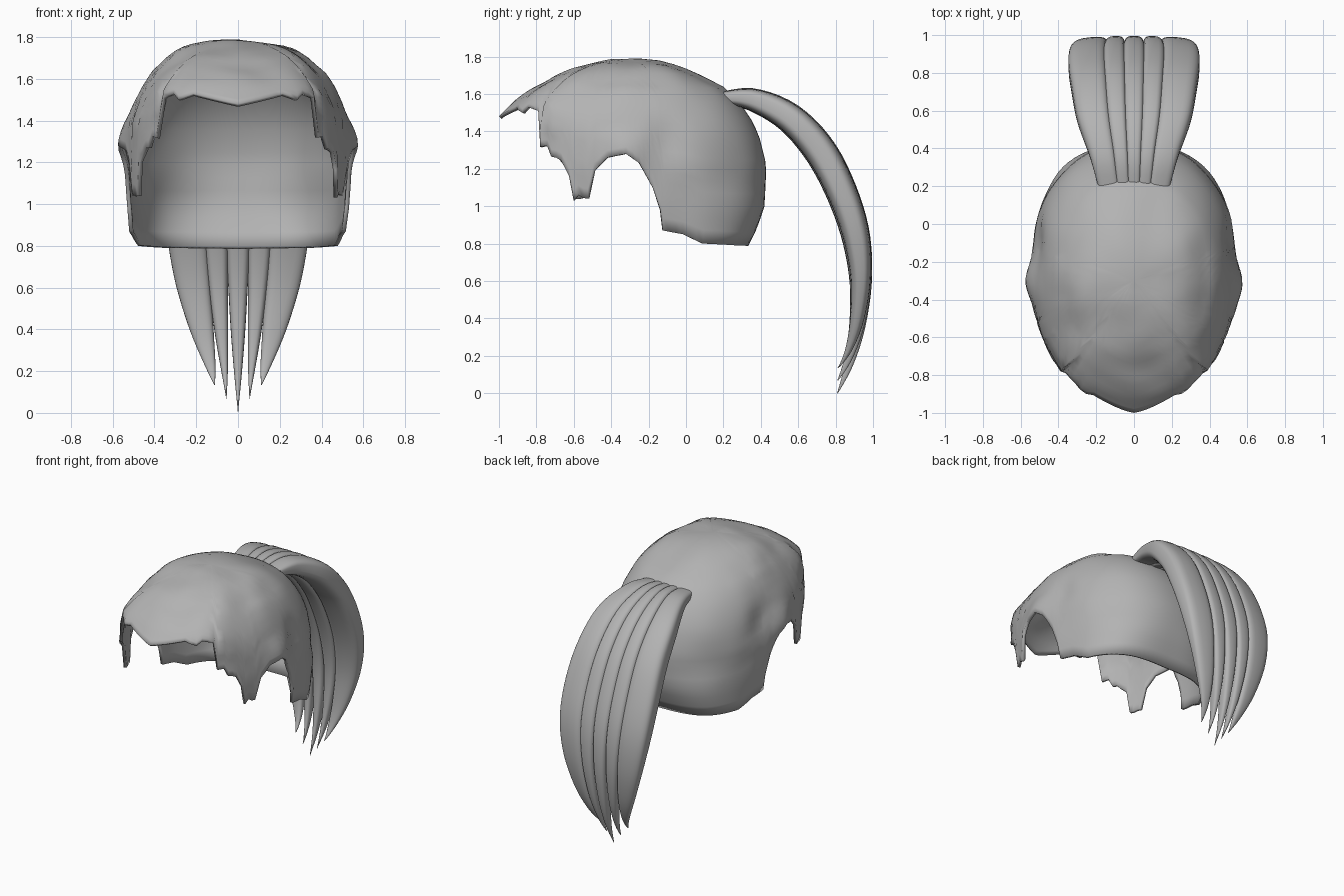
import bpy, bmesh, math, random
from mathutils import Vector, noise

if "Cube" in bpy.data.objects:
    bpy.data.objects.remove(bpy.data.objects["Cube"])

random.seed(3)
grey = bpy.data.materials.new("hair_grey")
grey.diffuse_color = (0.45, 0.45, 0.45, 1)
grey.use_nodes = True
grey.node_tree.nodes["Principled BSDF"].inputs["Base Color"].default_value = grey.diffuse_color


def make_object(name, bm):
    mesh = bpy.data.meshes.new(name)
    bm.to_mesh(mesh)
    bm.free()
    mesh.materials.append(grey)
    obj = bpy.data.objects.new(name, mesh)
    bpy.context.collection.objects.link(obj)
    bpy.context.view_layer.objects.active = obj
    obj.select_set(True)
    bpy.ops.object.shade_smooth_by_angle(angle=math.radians(50))
    obj.select_set(False)
    return obj


def clamp(v):
    return min(max(v, 0), 1)


def lookup(table, z):
    """Linear interpolation in a table sorted by falling first value."""
    z = min(z, table[0][0])
    for a, b in zip(table, table[1:]):
        if z >= b[0]:
            f = (a[0] - z) / (a[0] - b[0])
            return [p + (q - p) * f for p, q in zip(a[1:], b[1:])]
    return table[-1][1:]


# ---- hair cap: height, front reach, back reach, half width from the crown axis
AXIS_Y = -0.3
TOP = 1.795
LEVELS = [
    (1.795, 0.00, 0.00, 0.00), (1.785, 0.10, 0.10, 0.12), (1.765, 0.19, 0.20, 0.21),
    (1.74, 0.29, 0.28, 0.275), (1.70, 0.40, 0.37, 0.34), (1.63, 0.52, 0.51, 0.415),
    (1.56, 0.62, 0.58, 0.46), (1.48, 0.70, 0.64, 0.50), (1.38, 0.70, 0.69, 0.535),
    (1.22, 0.70, 0.73, 0.55), (1.00, 0.70, 0.72, 0.535), (0.88, 0.68, 0.68, 0.52),
    (0.78, 0.66, 0.63, 0.51),
]
# lower edge from the front point round to the nape
HEM = [
    (0, -1, 1.48), (.22, -.92, 1.53), (.28, -.87, 1.50), (.31, -.85, 1.53),
    (.36, -.79, 1.51), (.38, -.77, 1.33), (.41, -.74, 1.32), (.42, -.71, 1.27),
    (.45, -.66, 1.24), (.47, -.62, 1.18), (.48, -.60, 1.05), (.50, -.52, 1.04),
    (.52, -.49, 1.19), (.53, -.42, 1.26), (.55, -.32, 1.28), (.55, -.25, 1.23),
    (.53, -.18, 1.10), (.52, -.14, .98), (.50, -.13, .87), (.50, -.02, .85),
    (.49, .10, .80), (.37, .30, .79), (0, .33, .785),
]


def bump(a, z, a0, z0, wa, wz):
    return math.exp(-((abs(a) - a0) / wa) ** 2 - ((z - z0) / wz) ** 2)


def cap_point(a, z):
    # the brow stays full beside the front point
    brow = 0.07 * math.exp(-((abs(a) - 0.6) / 0.28) ** 2) * clamp((1.75 - z) / 0.2)
    level = z - brow if z > 1.4 else z
    front, back, width = lookup(LEVELS, level)
    if math.cos(a) > 0:
        length, n = front, 1.95
    else:
        length, n = back, 2.3 + 0.9 * clamp((1.15 - z) / 0.35)
    s, c = abs(math.sin(a)), abs(math.cos(a))
    r = ((s / width) ** n + (c / length) ** n) ** (-1 / n)
    r += 0.03 * bump(a, z, 1.55, 1.30, 0.2, 0.09)     # tuft over the ear
    r -= 0.03 * bump(a, z, 1.95, 1.36, 0.18, 0.10)    # hollow behind it
    p = Vector((math.sin(a) * r, AXIS_Y - math.cos(a) * r, z))
    wave = noise.noise(p * 5)
    p.x *= 1 + 0.018 * wave
    p.z += 0.016 * wave * clamp((z - 1.55) / 0.1)
    return p


half = []
for (x0, y0, z0), (x1, y1, z1) in zip(HEM, HEM[1:]):
    a0, a1 = math.atan2(x0, AXIS_Y - y0), math.atan2(x1, AXIS_Y - y1)
    steps = max(1, round((a1 - a0) / math.radians(3)))
    for k in range(steps):
        f = k / steps
        half.append((a0 + (a1 - a0) * f, z0 + (z1 - z0) * f))
columns = half + [(math.pi, HEM[-1][2])] + [(-a, z) for a, z in reversed(half[1:])]

ROWS = 22
bm = bmesh.new()
crown = Vector((0, AXIS_Y, TOP))
crown.z += 0.016 * noise.noise(crown * 5)
crown = bm.verts.new(crown)
grid = []
for a, hem in columns:
    if 0.65 < abs(a) < 1.1:                           # ragged temple locks
        hem += random.uniform(-0.02, 0.02)
    grid.append([bm.verts.new(cap_point(a, TOP - (TOP - hem) * (j / ROWS) ** 1.6))
                 for j in range(1, ROWS + 1)])
for i, col in enumerate(grid):
    nxt = grid[(i + 1) % len(grid)]
    bm.faces.new((crown, col[0], nxt[0]))
    for j in range(ROWS - 1):
        bm.faces.new((col[j], col[j + 1], nxt[j + 1], nxt[j]))
cap = make_object("hair_cap", bm)
shell = cap.modifiers.new("thickness", 'SOLIDIFY')
shell.thickness = 0.02
shell.offset = -1

# ---- ponytail: y, z, half thickness, half width of the tail, strand fullness
TAIL = [
    (.20, 1.58, .035, .19, 1.1), (.36, 1.568, .062, .235, 1.1), (.55, 1.475, .080, .30, 1.1),
    (.71, 1.305, .088, .33, 1.1), (.825, 1.09, .085, .345, 1.1), (.905, .85, .077, .335, 1.07),
    (.934, .60, .060, .29, 1.0), (.915, .35, .042, .22, .9), (.87, .15, .022, .155, .6),
    (.81, .00, .002, .112, .04),
]


def tail_at(t):
    """Smooth curve through the tail stations, t from 0 to 1."""
    u = t * (len(TAIL) - 1)
    i = min(int(u), len(TAIL) - 2)
    f = u - i
    p = [TAIL[min(max(i + k, 0), len(TAIL) - 1)] for k in (-1, 0, 1, 2)]
    return [0.5 * (2 * b + (c - a) * f + (2 * a - 5 * b + 4 * c - d) * f * f
                   + (3 * b - a - 3 * c + d) * f ** 3) for a, b, c, d in zip(*p)]


# inner and outer limit of each strand as a share of the half width
SPAN = {0: (-.16, .16), 1: (.14, .46), 2: (.42, 1.0)}


def strand(k):
    bm = bmesh.new()
    rings, length, sides = [], 40, 28
    lo, hi = SPAN[abs(k)]
    sign = -1 if k < 0 else 1
    for i in range(length + 1):
        t = i / length
        y, z, thick, width, full = tail_at(t)
        ya, za = tail_at(max(t - .01, 0))[:2]
        yb, zb = tail_at(min(t + .01, 1))[:2]
        side = Vector((0, za - zb, yb - ya)).normalized()
        hw = (hi - lo) / 2 * width * (full if abs(k) < 2 else min(full, 1))
        blend = t ** 5
        cx = sign * width * ((lo + hi) / 2 * (1 - blend) + 0.5 * abs(k) * blend)
        centre = Vector((cx, y, z + abs(k) * 0.067 * t ** 4))
        power = 0.55 + 0.35 * clamp((t - 0.6) / 0.4)   # flat body, round tips
        ring = []
        for s in range(sides):
            a = 2 * math.pi * s / sides
            c, d = math.cos(a), math.sin(a)
            px = math.copysign(abs(c) ** power, c) * hw
            pn = math.copysign(abs(d) ** power, d) * thick
            # the whole tail thins gently towards its sides
            pn *= 1 - 0.25 * clamp(abs(cx + px) / max(width, .01)) ** 3
            ring.append(bm.verts.new(centre + Vector((px, 0, 0)) + side * pn))
        rings.append(ring)
    for r0, r1 in zip(rings, rings[1:]):
        for s in range(sides):
            e = (s + 1) % sides
            bm.faces.new((r0[s], r0[e], r1[e], r1[s]))
    bm.faces.new(rings[0])
    bm.faces.new(rings[-1])
    bmesh.ops.recalc_face_normals(bm, faces=bm.faces)
    return make_object("ponytail_strand_%d" % (k + 3), bm)


for k in range(-2, 3):
    strand(k)
